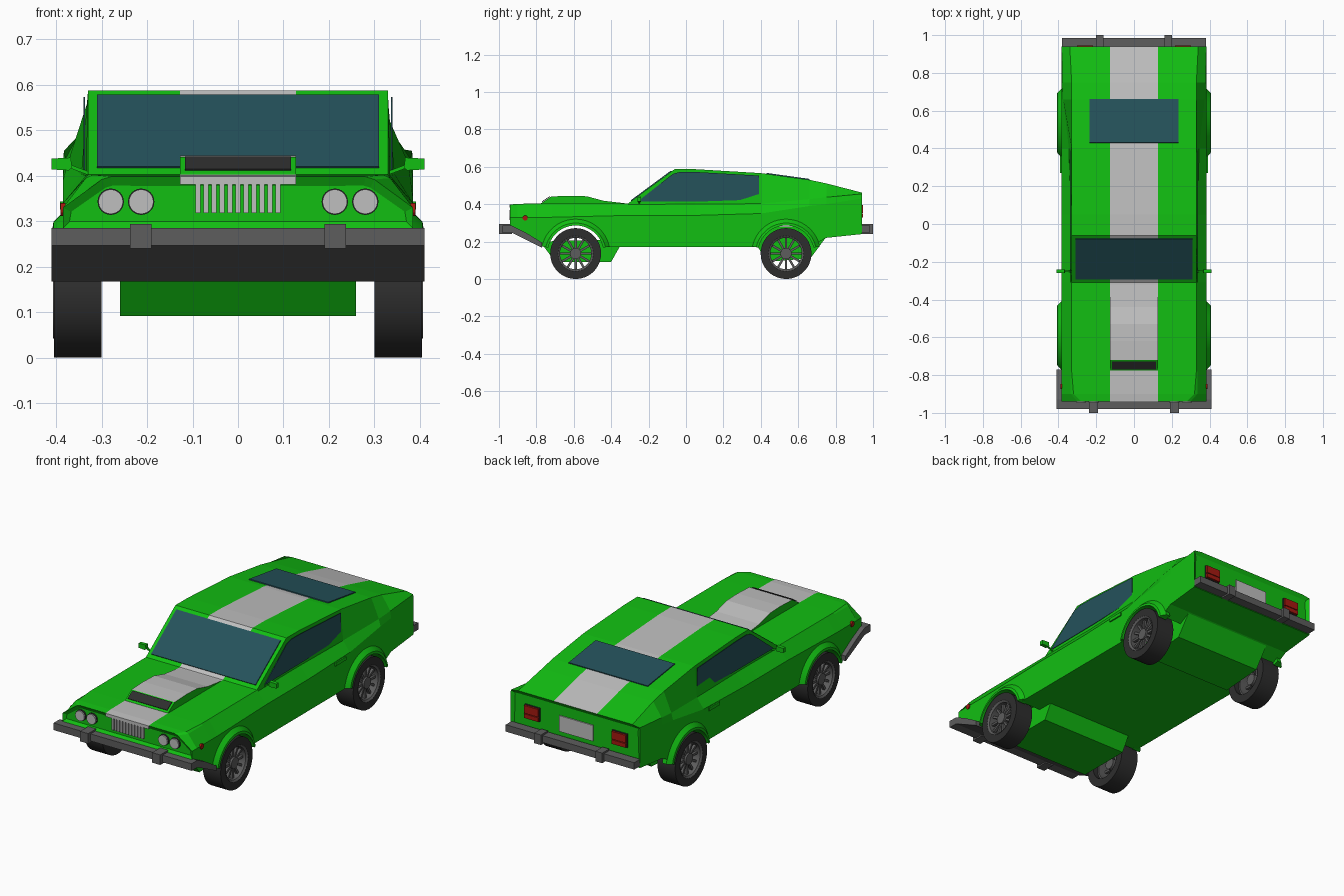
import bpy, bmesh, math
from mathutils import Vector

cube = bpy.data.objects.get("Cube")
if cube:
    bpy.data.objects.remove(cube, do_unlink=True)


def material(name, r, g, b):
    m = bpy.data.materials.new(name)
    m.use_nodes = True
    m.diffuse_color = (r, g, b, 1)
    bsdf = next(n for n in m.node_tree.nodes if n.type == 'BSDF_PRINCIPLED')
    bsdf.inputs["Base Color"].default_value = (r, g, b, 1)
    bsdf.inputs["Roughness"].default_value = 0.6
    return m


GREEN = material("green paint", 0.006, 0.52, 0.006)
LIGHT = material("light grey", 0.52, 0.52, 0.52)
STEEL = material("bumper grey", 0.11, 0.11, 0.11)
BLACK = material("rubber black", 0.027, 0.027, 0.027)
GLASS = material("blue glass", 0.018, 0.085, 0.105)
RED = material("lamp red", 0.38, 0.01, 0.005)


def finish(bm, name, *mats):
    bmesh.ops.recalc_face_normals(bm, faces=bm.faces[:])
    me = bpy.data.meshes.new(name)
    bm.to_mesh(me)
    bm.free()
    for m in mats:
        me.materials.append(m)
    ob = bpy.data.objects.new(name, me)
    bpy.context.collection.objects.link(ob)
    return ob


def smooth(ob):
    bpy.ops.object.select_all(action='DESELECT')
    ob.select_set(True)
    bpy.context.view_layer.objects.active = ob
    bpy.ops.object.shade_smooth_by_angle(angle=math.radians(35))


def prism(name, pts, vec, *mats):
    """Extrude a flat outline along a vector."""
    bm = bmesh.new()
    a = [bm.verts.new(p) for p in pts]
    b = [bm.verts.new(Vector(p) + Vector(vec)) for p in pts]
    bm.faces.new(a)
    bm.faces.new(b)
    for i in range(len(a)):
        j = (i + 1) % len(a)
        bm.faces.new((a[i], a[j], b[j], b[i]))
    return finish(bm, name, *mats)


def box(name, x0, x1, y0, y1, z0, z1, mat):
    return prism(name, [(x0, y0, z0), (x1, y0, z0), (x1, y1, z0), (x0, y1, z0)], (0, 0, z1 - z0), mat)


def across(name, profile, half, *mats):
    """Extrude a side profile (y, z) over the width."""
    return prism(name, [(-half, y, z) for y, z in profile], (2 * half, 0, 0), *mats)


def lathe(name, profile, cy, cz, mat, start=0, sweep=360, seg=36):
    """Turn a closed (radius, x) profile about an axis along x."""
    bm = bmesh.new()
    full = sweep == 360
    rings = []
    for i in range(seg if full else seg + 1):
        t = math.radians(start + sweep * i / seg)
        rings.append([bm.verts.new((x, cy + r * math.cos(t), cz + r * math.sin(t))) for r, x in profile])
    n = len(profile)
    for i in range(seg):
        a, b = rings[i], rings[(i + 1) % len(rings)]
        for k in range(n):
            bm.faces.new((a[k], a[(k + 1) % n], b[(k + 1) % n], b[k]))
    if not full:
        bm.faces.new(rings[0])
        bm.faces.new(rings[-1])
    ob = finish(bm, name, mat)
    smooth(ob)
    return ob


def circle(r, n=24):
    return [(r * math.cos(math.tau * i / n), r * math.sin(math.tau * i / n)) for i in range(n)]


# Body shell: y, bottom z, shoulder z, belt x, belt z, roof x, roof z
STRIPE = 0.128
stations = [
    (-0.94, 0.285, 0.33, 0.30, 0.392, 0.28, 0.398),
    (-0.90, 0.262, 0.33, 0.335, 0.395, 0.32, 0.402),
    (-0.78, 0.190, 0.33, 0.335, 0.396, 0.33, 0.403),
    (-0.72, 0.170, 0.33, 0.335, 0.396, 0.33, 0.403),
    (-0.31, 0.170, 0.34, 0.335, 0.398, 0.33, 0.404),
    (-0.06, 0.170, 0.34, 0.335, 0.400, 0.33, 0.588),
    (0.05, 0.170, 0.34, 0.335, 0.400, 0.33, 0.587),
    (0.40, 0.170, 0.35, 0.345, 0.403, 0.33, 0.566),
    (0.66, 0.170, 0.39, 0.375, 0.427, 0.33, 0.530),
    (0.75, 0.220, 0.40, 0.380, 0.437, 0.33, 0.511),
    (0.94, 0.240, 0.43, 0.383, 0.455, 0.34, 0.462),
]
bm = bmesh.new()
rings = []
for y, zb, zs, bx, bz, tx, tz in stations:
    half = [(0.385, zb), (0.385, zs), (bx, bz), (tx, tz), (STRIPE, tz)]
    outline = half + [(-x, z) for x, z in reversed(half)]
    rings.append([bm.verts.new((x, y, z)) for x, z in outline])
for a, b in zip(rings, rings[1:]):
    for k in range(10):
        f = bm.faces.new((a[k], a[(k + 1) % 10], b[(k + 1) % 10], b[k]))
        f.material_index = 1 if k == 4 else 0
caps = [bm.faces.new(rings[0]), bm.faces.new(rings[-1])]
bmesh.ops.recalc_face_normals(bm, faces=bm.faces[:])
bmesh.ops.inset_individual(bm, faces=caps, thickness=0.02, depth=-0.012)
body = finish(bm, "body_shell", GREEN, LIGHT)

# Wheels, arches and the openings cut for them
AXLE_Z = 0.136
for label, cy in (("front", -0.59), ("rear", 0.535)):
    cutter = prism(label + "_arch_cutter", [(-0.6, cy + u, AXLE_Z + v) for u, v in circle(0.152, 40)],
                   (1.2, 0, 0), GREEN)
    cutter.hide_render = True
    cutter.display_type = 'WIRE'
    cutter.hide_set(True)
    cut = body.modifiers.new(label + "_arch", 'BOOLEAN')
    cut.object = cutter
    cut.operation = 'DIFFERENCE'
    cut.solver = 'EXACT'
    for side, s in (("left", 1), ("right", -1)):
        tag = f"{label}_{side}_"
        lathe(tag + "tyre", [(0.092, s * 0.30), (0.136, s * 0.30), (0.136, s * 0.405), (0.092, s * 0.405)],
              cy, AXLE_Z, BLACK)
        lathe(tag + "rim", [(0.084, s * 0.33), (0.094, s * 0.33), (0.094, s * 0.407), (0.084, s * 0.40)],
              cy, AXLE_Z, STEEL)
        prism(tag + "hub", [(s * 0.33, cy + u, AXLE_Z + v) for u, v in circle(0.03)], (s * 0.065, 0, 0), STEEL)
        for i in range(12):
            t = math.tau * i / 12
            d = Vector((0, math.cos(t), math.sin(t)))
            n = Vector((0, -d.z, d.y)) * 0.006
            c = Vector((s * 0.37, cy, AXLE_Z))
            prism(tag + "spoke", [c + d * 0.02 - n, c + d * 0.088 - n, c + d * 0.088 + n, c + d * 0.02 + n],
                  (s * 0.015, 0, 0), STEEL)
        lathe(tag + "flare", [(0.15, s * 0.36), (0.15, s * 0.408), (0.163, s * 0.406), (0.185, s * 0.384),
                              (0.185, s * 0.36)], cy, AXLE_Z, GREEN, 12, 156, 24)

# Axle housings under the floor
across("front_housing", [(-0.78, 0.2), (-0.70, 0.092), (-0.40, 0.092), (-0.35, 0.18), (-0.42, 0.21)], 0.26, GREEN)
across("rear_housing", [(0.38, 0.18), (0.43, 0.092), (0.665, 0.11), (0.75, 0.225), (0.66, 0.28), (0.42, 0.28)],
       0.26, GREEN)

# Bonnet scoop with a dark slanted mouth
scoop = across("bonnet_scoop", [(-0.78, 0.395), (-0.775, 0.405), (-0.72, 0.441), (-0.62, 0.445), (-0.53, 0.442),
                                (-0.44, 0.418), (-0.32, 0.404), (-0.32, 0.395)], STRIPE, GREEN, LIGHT)
for p in scoop.data.polygons:
    p.material_index = 1 if p.normal.z > 0.6 and p.center.y > -0.72 else 0
prism("scoop_mouth", [(x, y, z) for x, y, z in ((-0.117, -0.768, 0.412), (0.117, -0.768, 0.412),
                                                (0.117, -0.727, 0.439), (-0.117, -0.727, 0.439))],
      (0, -0.002, 0.003), BLACK)

# Windows
prism("windscreen", [(-0.31, -0.292, 0.417), (0.31, -0.292, 0.417), (0.31, -0.078, 0.575), (-0.31, -0.078, 0.575)],
      (0, -0.003, 0.004), GLASS)
prism("rear_window", [(-0.235, 0.43, 0.562), (0.235, 0.43, 0.562), (0.235, 0.66, 0.530), (-0.235, 0.66, 0.530)],
      (0, 0.001, 0.005), GLASS)
for side, s in (("left", 1), ("right", -1)):
    prism(side + "_window", [(s * 0.337, y, z) for y, z in
                             ((-0.26, 0.413), (-0.07, 0.562), (-0.03, 0.573), (0.05, 0.572), (0.39, 0.553),
                              (0.39, 0.425), (0.1, 0.415))], (s * 0.003, 0, 0), GLASS)
    # Mirrors, handles and side markers
    prism(side + "_mirror", [(s * x, -0.26, z) for x, z in
                             ((0.365, 0.418), (0.372, 0.412), (0.41, 0.414), (0.41, 0.438), (0.368, 0.44))],
          (0, 0.02, 0), GREEN)
    prism(side + "_mirror_stem", [(s * 0.33, -0.255, z) for z in (0.402, 0.41)] +
          [(s * 0.37, -0.255, z) for z in (0.425, 0.417)], (0, 0.008, 0), GREEN)
    box(side + "_door_handle", s * 0.375, s * 0.392, 0.27, 0.36, 0.326, 0.344, GREEN)
    prism(side + "_marker", [(s * 0.38, -0.86 + u, 0.326 + v) for u, v in circle(0.014, 12)], (s * 0.01, 0, 0), RED)

    # Lamps and bumper guards
    for x in (0.213, 0.28):
        prism(side + "_headlamp_rim", [(s * x + u, -0.925, 0.343 + v) for u, v in circle(0.029)], (0, -0.012, 0), BLACK)
        prism(side + "_headlamp", [(s * x + u, -0.93, 0.343 + v) for u, v in circle(0.027)], (0, -0.014, 0), LIGHT)
    for z0, z1 in ((0.328, 0.35), (0.354, 0.395)):
        box(side + "_tail_lamp", s * 0.218, s * 0.302, 0.925, 0.945, z0, z1, RED)
    box(side + "_tail_lamp_back", s * 0.215, s * 0.305, 0.925, 0.935, 0.325, 0.398, BLACK)
    box(side + "_front_guard", s * 0.19, s * 0.238, -1.0, -0.93, 0.24, 0.294, STEEL)
    box(side + "_rear_guard", s * 0.162, s * 0.202, 0.94, 1.0, 0.24, 0.294, STEEL)

# Grille, nose stripe and rear plate
for i in range(11):
    x = -0.088 + i * 0.0176
    box("grille_bar", x - 0.0055, x + 0.0055, -0.942, -0.92, 0.318, 0.381, LIGHT)
box("nose_stripe", -STRIPE, STRIPE, -0.943, -0.935, 0.381, 0.3985, LIGHT)
box("rear_plate", -0.1, 0.1, 0.925, 0.934, 0.305, 0.39, LIGHT)

# Bumpers, the front one sweeping back under the nose
across("front_bumper", [(-0.98, 0.247), (-0.98, 0.285), (-0.93, 0.285), (-0.86, 0.25), (-0.77, 0.195),
                        (-0.77, 0.167), (-0.86, 0.212), (-0.93, 0.247)], 0.41, STEEL)
box("rear_bumper", -0.382, 0.382, 0.935, 0.985, 0.248, 0.285, STEEL)
